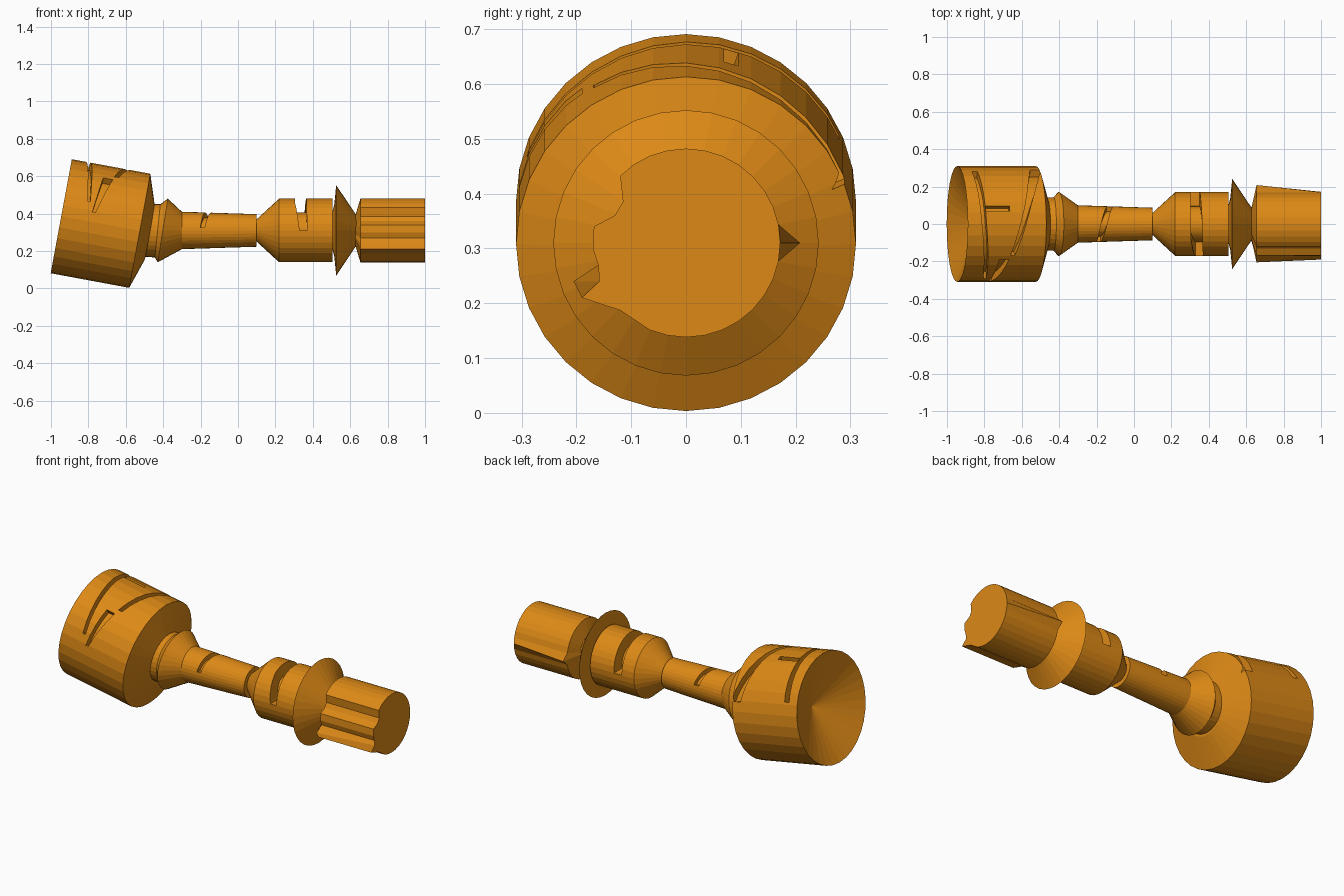
import bpy, bmesh
from math import sin, cos, radians, pi
from mathutils import Vector

if "Cube" in bpy.data.objects:
    bpy.data.objects.remove(bpy.data.objects["Cube"])

mat = bpy.data.materials.new("orange")
mat.diffuse_color = (0.72, 0.25, 0.008, 1)
mat.use_nodes = True
mat.node_tree.nodes["Principled BSDF"].inputs["Base Color"].default_value = mat.diffuse_color
N, AXIS_Z, TILT = 32, 0.31, radians(10.5)


def make(name, rings, closed_ends=True):
    """Skin a list of equal-length point rings; one-point rings become tips."""
    bm = bmesh.new()
    vs = [[bm.verts.new(p) for p in r] for r in rings]
    for a, b in zip(vs, vs[1:]):
        n = max(len(a), len(b))
        for i in range(n):
            j = (i + 1) % n
            if len(a) == 1:
                bm.faces.new((a[0], b[i], b[j]))
            else:
                bm.faces.new((a[i], b[i], b[j], a[j]))
    for r in (vs[0], vs[-1]):
        if len(r) > 1:
            bm.faces.new(r)
    bmesh.ops.recalc_face_normals(bm, faces=bm.faces)
    me = bpy.data.meshes.new(name)
    bm.to_mesh(me)
    bm.free()
    me.materials.append(mat)
    ob = bpy.data.objects.new(name, me)
    bpy.context.collection.objects.link(ob)
    return ob


def point(x, z, tilt, r, a):
    """Point on a circle about a tilted axis, angle measured from the top."""
    return Vector((x + r * cos(a) * sin(tilt), r * sin(a), z + r * cos(a) * cos(tilt)))


def ring(x, r, z=AXIS_Z, tilt=0.0):
    return [point(x, z, tilt, r, 2 * pi * i / N) for i in range(N)]


def head_centre(t):
    return -0.945 + t * cos(TILT), 0.386 - t * sin(TILT)


def head_ring(t, r):
    x, z = head_centre(t)
    return ring(x, r, z, TILT)


def straight(t):
    return t, AXIS_Z


def cut_slot(ob, place, tilt, r, depth, path):
    """Cut a groove following (position, angle, half width) stations."""
    rings = []
    steps = 8
    for (t0, a0, w0), (t1, a1, w1) in zip(path, path[1:]):
        for k in range(steps + 1):
            if k == 0 and rings:
                continue
            f = k / steps
            t, a, w = t0 + (t1 - t0) * f, radians(a0 + (a1 - a0) * f), w0 + (w1 - w0) * f
            rings.append([point(*place(t + s * w), tilt, q, a)
                          for s, q in ((-1, r - depth), (1, r - depth), (1, r + 0.03), (-1, r + 0.03))])
    cutter = make("slot_cutter", rings)
    cutter.hide_render = True
    mod = ob.modifiers.new("slot", 'BOOLEAN')
    mod.operation, mod.solver, mod.object = 'DIFFERENCE', 'EXACT', cutter
    bpy.context.view_layer.update()
    me = bpy.data.meshes.new_from_object(ob.evaluated_get(bpy.context.evaluated_depsgraph_get()))
    ob.modifiers.clear()
    ob.data = me
    bpy.data.objects.remove(cutter)


# Tilted drum head with a conical hollow at the far end
head = make("head", [[Vector((*head_centre(0.13)[:1], 0, head_centre(0.13)[1]))],
                     head_ring(0, 0.31), head_ring(0.427, 0.31), head_ring(0.482, 0.145)])
for path in (
    [(0.13, -70, 0.008), (0.09, 0, 0.012), (0.07, 65, 0.015)],
    [(0.168, -80, 0.008), (0.21, -38, 0.026)],
    [(0.253, -33, 0.012), (0.33, 18, 0.016), (0.405, 69, 0.03)],
    [(0.165, 13, 0.065), (0.165, 18, 0.065)],
):
    cut_slot(head, head_centre, TILT, 0.31, 0.04, path)

# Flared neck and slim handle
handle = make("handle", [ring(-0.48, 0.143, 0.31, TILT), ring(-0.43, 0.143, 0.308, radians(6)),
                         ring(-0.402, 0.172, 0.31, radians(9)), ring(-0.30, 0.1),
                         ring(0.10, 0.087)])
cut_slot(handle, straight, 0, 0.093, 0.025, [(-0.19, -80, 0.012), (-0.16, 0, 0.016), (-0.13, 75, 0.016)])

# Collar with a band groove over the top
collar = make("collar", [ring(0.10, 0.06), ring(0.22, 0.17), ring(0.505, 0.17)])
cut_slot(collar, straight, 0, 0.17, 0.075,
         [(0.35, -90, 0.02), (0.335, -30, 0.03), (0.335, 0, 0.03), (0.325, 90, 0.025)])

# Sharp-edged disc guard
make("guard", [ring(0.50, 0.08), ring(0.515, 0.14), ring(0.525, 0.242), ring(0.64, 0.07)])


# Grip: round section with flutes and two tapering fins
def section(x, fin, left_fin, scale=1.0):
    pts = []
    for k in range(-10, 12):
        r = fin if k == 0 else 0.172
        a = radians(11.25 * k)
        pts.append((r * cos(a), r * sin(a)))
    pts += [(-0.12, 0.122), (-0.115, 0.075), (-0.13, 0.05), (-0.168, 0.03), (-0.17, -0.01),
            (-0.16, -0.04), left_fin, (-0.19, -0.10), (-0.12, -0.123)]
    return [Vector((x, y * scale, AXIS_Z + z * scale)) for y, z in pts]


make("grip", [section(0.625, 0.172, (-0.158, -0.07), 0.42),
              section(0.655, 0.208, (-0.205, -0.07)),
              section(1.0, 0.172, (-0.158, -0.07))])
